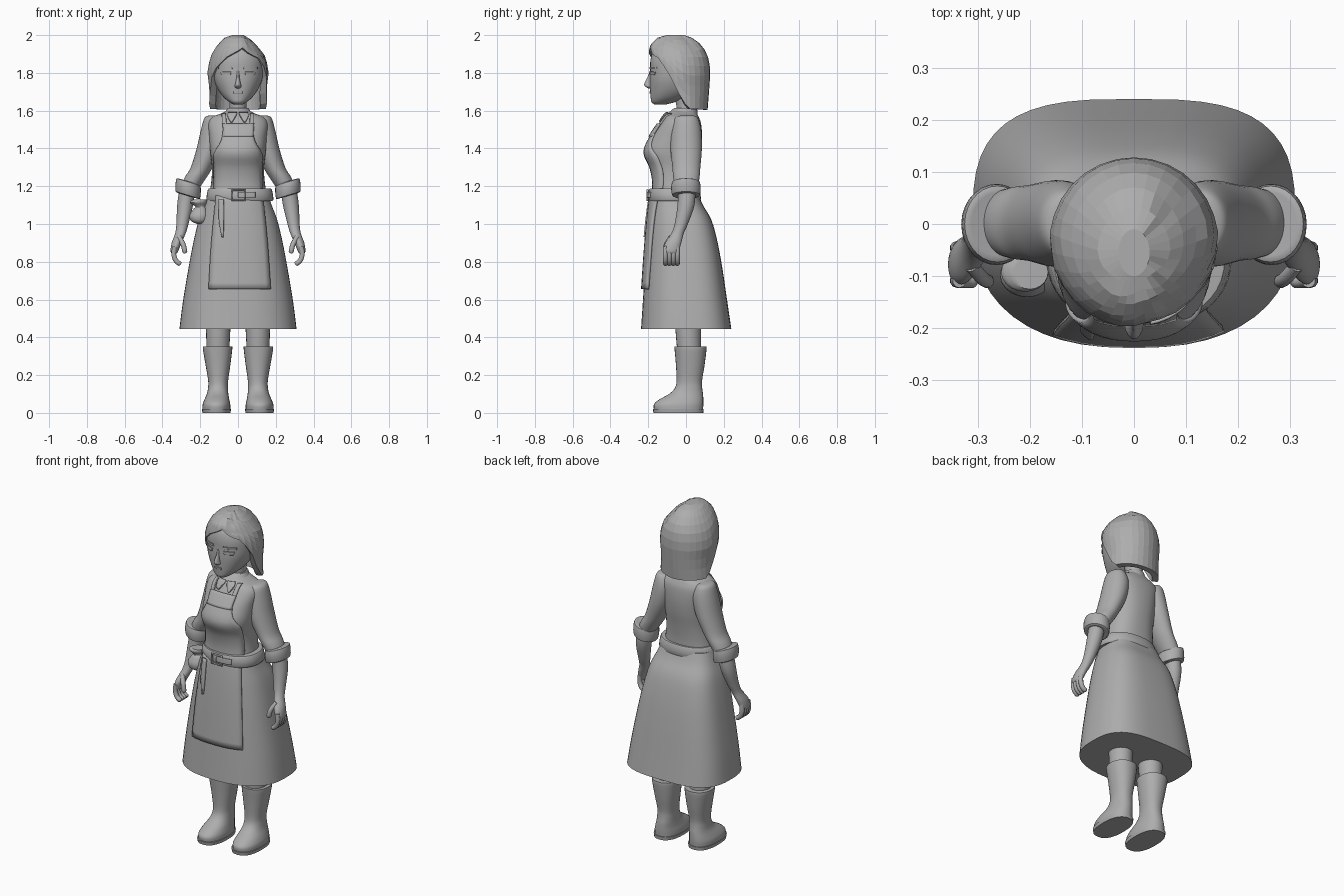
import bpy, bmesh, math
from mathutils import Vector
from mathutils.bvhtree import BVHTree

if "Cube" in bpy.data.objects:
    bpy.data.objects.remove(bpy.data.objects["Cube"])

GREY = (0.42, 0.42, 0.42, 1)
clay = bpy.data.materials.new("plain grey")
clay.use_nodes = True
clay.diffuse_color = GREY
clay.node_tree.nodes["Principled BSDF"].inputs["Base Color"].default_value = GREY
smooth_parts = []


def finish(name, bm, smooth=True):
    bmesh.ops.recalc_face_normals(bm, faces=bm.faces)
    mesh = bpy.data.meshes.new(name)
    bm.to_mesh(mesh)
    bm.free()
    mesh.materials.append(clay)
    obj = bpy.data.objects.new(name, mesh)
    bpy.context.collection.objects.link(obj)
    if smooth:
        smooth_parts.append(obj)
    return obj


def resample(rows, steps):
    """Smooth spline through rows of numbers."""
    out = []
    last = len(rows) - 1
    for i in range(last):
        a, b, c, d = (rows[min(max(i + k, 0), last)] for k in (-1, 0, 1, 2))
        for step in range(steps):
            t = step / steps
            out.append([q + t / 2 * (r - p + t * (2*p - 5*q + 4*r - s + t * (3*q - p - 3*r + s)))
                        for p, q, r, s in zip(a, b, c, d)])
    return out + [list(rows[-1])]


def bridge(bm, rows, closed):
    for low, high in zip(rows, rows[1:]):
        n = len(low)
        for i in range(n if closed else n - 1):
            j = (i + 1) % n
            bm.faces.new((low[i], low[j], high[j], high[i]))


def oval(angle, cx, rx, front, back, power=2, square_back=0):
    """Point on a rounded section; angle zero faces the front."""
    sx, cy = math.sin(angle), math.cos(angle)
    if cy < 0:
        power += square_back
    x = cx + rx * math.copysign(abs(sx) ** (2 / power), sx)
    y = (front + back) / 2 - (back - front) / 2 * math.copysign(abs(cy) ** (2 / power), cy)
    return x, y


def loft(name, rings, sides=32, power=2, steps=4, side=1, tilt=0, square_back=0):
    """Skin level sections, each given as z, centre x, half width, front y, back y."""
    bm = bmesh.new()
    rows = []
    for z, cx, rx, front, back in resample(rings, steps):
        row = []
        for i in range(sides):
            x, y = oval(math.tau * i / sides, cx, rx, front, back, power, square_back)
            row.append(bm.verts.new((x * side, y, z + tilt * (x - cx))))
        rows.append(row)
    bridge(bm, rows, True)
    bm.faces.new(rows[0])
    bm.faces.new(rows[-1])
    return finish(name, bm)


def patch(name, rows, target, lift=0.006, thick=0.012, across=12, side=1):
    """Cloth plate laid on the front of a part; rows are z, first x, last x."""
    tree = BVHTree.FromPolygons([v.co for v in target.data.vertices],
                                [p.vertices for p in target.data.polygons])
    bm = bmesh.new()
    grid = []
    for z, x0, x1 in resample(rows, 5):
        line = []
        for i in range(across + 1):
            p = Vector(((x0 + (x1 - x0) * i / across) * side, -1, z))
            hit = tree.ray_cast(p, Vector((0, 1, 0)))[0]
            line.append(bm.verts.new((p.x, hit.y - lift, z)))
        grid.append(line)
    bridge(bm, grid, False)
    obj = finish(name, bm)
    mod = obj.modifiers.new("thickness", "SOLIDIFY")
    mod.thickness, mod.offset = thick, 0
    return obj


def tube(name, points, radius, side=1, cyclic=False):
    curve = bpy.data.curves.new(name, "CURVE")
    curve.dimensions = "3D"
    curve.bevel_depth, curve.bevel_resolution = radius, 3
    curve.use_fill_caps = True
    spline = curve.splines.new("POLY")
    path = points if cyclic else resample(points, 4)
    spline.points.add(len(path) - 1)
    for p, (x, y, z) in zip(spline.points, path):
        p.co = (x * side, y, z, 1)
    # open tubes taper at the tip
    spline.points[-1].radius = 1 if cyclic else 0.6
    spline.use_cyclic_u = cyclic
    curve.materials.append(clay)
    obj = bpy.data.objects.new(name, curve)
    bpy.context.collection.objects.link(obj)


# Torso, neck and collar
torso = loft("blouse", [(1.14, 0, .155, -.175, .06), (1.22, 0, .142, -.17, .06),
                        (1.3, 0, .138, -.185, .068), (1.38, 0, .147, -.217, .08),
                        (1.46, 0, .153, -.185, .085), (1.53, 0, .16, -.14, .08),
                        (1.565, 0, .14, -.118, .068), (1.585, 0, .09, -.1, .058),
                        (1.605, 0, .05, -.07, .05)], 40, 2.4)
loft("neck", [(1.56, 0, .052, -.06, .05), (1.62, 0, .045, -.05, .05), (1.7, 0, .05, -.07, .06)])
loft("collar", [(1.57, 0, .085, -.108, .06), (1.6, 0, .064, -.08, .06), (1.615, 0, .055, -.06, .055)])
for s in (1, -1):
    patch("collar_flap", [(1.587, .005, .05), (1.57, .012, .055), (1.54, .03, .04)], torso, side=s)

# Skirt, apron and belt
skirt = loft("skirt", [(.445, 0, .31, -.238, .24), (.58, 0, .293, -.229, .22), (.75, 0, .265, -.218, .195),
                       (.9, 0, .237, -.207, .168), (1.02, 0, .208, -.196, .135),
                       (1.1, 0, .178, -.187, .09), (1.16, 0, .158, -.177, .065)], 48, 2.4, square_back=.7)
patch("apron_skirt", [(1.15, -.115, .13), (.9, -.14, .155), (.655, -.155, .172)], skirt, lift=.008)
patch("apron_bib", [(1.16, -.13, .13), (1.3, -.125, .125), (1.37, -.125, .125), (1.43, -.092, .092),
                    (1.48, -.08, .08), (1.53, -.08, .08)], torso, lift=.003)
patch("bib_pocket", [(1.462, -.075, .08), (1.53, -.08, .085)], torso, lift=.009)
for s in (1, -1):
    patch("apron_strap", [(1.51, .058, .08), (1.55, .062, .084), (1.582, .064, .084)], torso, lift=.003, side=s)
loft("belt", [(1.122, .01, .168, -.19, .07), (1.13, .01, .178, -.198, .079),
              (1.18, .01, .17, -.196, .074), (1.188, .01, .16, -.187, .066)], 40, 2.3, 2)
belt = bpy.data.objects["belt"]
tube("buckle_frame", [(x, -.203, z) for x, z in ((-.03, 1.125), (.035, 1.125), (.035, 1.18), (-.03, 1.18))],
     .006, cyclic=True)
patch("belt_tongue", [(1.14, .0, .09), (1.17, .0, .09)], belt, lift=.003)
patch("hanging_strap", [(1.13, -.1, -.075), (1.02, -.1, -.075), (.93, -.085, -.078)], skirt, lift=.02, across=3)

# Pouch on the belt
loft("pouch", [(1.0, -.2, .015, -.115, -.085), (1.015, -.205, .043, -.135, -.06), (1.045, -.205, .052, -.14, -.055),
               (1.08, -.2, .035, -.125, -.06), (1.092, -.2, .026, -.115, -.065),
               (1.115, -.21, .045, -.13, -.055), (1.13, -.2, .035, -.125, -.06)], 20)

# Arms, hands, legs and boots
for s, word in ((1, "left"), (-1, "right")):
    loft(word + "_sleeve", [(1.574, .135, .022, -.03, .04), (1.56, .132, .046, -.06, .063),
                            (1.5, .13, .066, -.077, .08), (1.4, .152, .067, -.082, .084),
                            (1.3, .192, .058, -.072, .076), (1.25, .222, .058, -.068, .072),
                            (1.2, .25, .052, -.06, .065)], side=s)
    loft(word + "_cuff", [(1.15, .266, .052, -.06, .06), (1.153, .266, .064, -.073, .073),
                          (1.19, .264, .067, -.079, .077), (1.222, .262, .063, -.073, .073),
                          (1.225, .262, .05, -.06, .06)], 28, steps=2, side=s, tilt=.3)
    loft(word + "_forearm", [(1.2, .265, .043, -.04, .05), (1.1, .28, .042, -.045, .045),
                             (1.0, .294, .032, -.06, .01), (.95, .305, .028, -.078, -.012),
                             (.9, .325, .026, -.11, -.025), (.86, .336, .021, -.118, -.037),
                             (.845, .338, .015, -.115, -.042)], 24, side=s)
    for k in range(4):
        y = -.109 + k * .021
        tube(word + "_finger", [(.335, y, .88), (.34, y, .84), (.328, y, .805), (.303, y, .787)], .0135, s)
    tube(word + "_thumb", [(.312, -.08, .93), (.29, -.105, .89), (.28, -.11, .845)], .0135, s)

    loft(word + "_leg", [(.32, .106, .06, -.045, .08), (.43, .105, .064, -.055, .08),
                         (.7, .1, .075, -.07, .09)], 24, side=s)
    loft(word + "_boot", [(.018, .114, .074, -.17, .09), (.045, .114, .073, -.17, .092),
                          (.07, .112, .066, -.143, .092), (.1, .108, .057, -.09, .09),
                          (.13, .106, .053, -.06, .086), (.17, .105, .053, -.05, .085),
                          (.25, .106, .065, -.053, .098), (.33, .108, .077, -.06, .108),
                          (.352, .108, .078, -.062, .108)], 28, 2.2, side=s)
    loft(word + "_sole", [(0, .114, .074, -.172, .092), (.02, .114, .077, -.176, .094)],
         28, 2.4, 1, side=s)

# Head and face
head = loft("head", [(1.632, 0, .022, -.165, -.11), (1.645, 0, .045, -.183, -.06), (1.67, 0, .075, -.187, 0),
                     (1.71, 0, .105, -.19, .06), (1.76, 0, .127, -.192, .085), (1.81, 0, .136, -.19, .095),
                     (1.87, 0, .134, -.188, .095), (1.92, 0, .11, -.17, .07), (1.96, 0, .06, -.12, .02)], 40, 2.2)
loft("nose", [(1.718, 0, .008, -.2, -.17), (1.728, 0, .018, -.215, -.17), (1.742, 0, .014, -.221, -.17),
              (1.78, 0, .008, -.203, -.17), (1.81, 0, .007, -.192, -.17)], 16)
patch("mouth", [(1.692, -.022, .022), (1.702, -.022, .022)], head, .002, .006)
for s in (1, -1):
    patch("eyelid", [(1.788, .04, .085), (1.806, .036, .092)], head, .003, .006, side=s)
    patch("eyebrow", [(1.82, .03, .1), (1.832, .032, .1)], head, .003, .006, side=s)

# Bobbed hair: strands run from the crown down to a curved hairline
HAIR = [(2.0, .03, -.1, -.01), (1.987, .07, -.15, .03), (1.95, .108, -.188, .082), (1.9, .14, -.2, .113),
        (1.85, .155, -.202, .125), (1.8, .163, -.195, .129), (1.7, .15, -.17, .122), (1.6, .156, -.15, .114)]
HAIRLINE = [(0, 1.935), (35, 1.89), (62, 1.81), (77, 1.715), (93, 1.645), (107, 1.61), (180, 1.603)]
PART_ANGLE = 14


def lookup(table, key):
    for a, b in zip(table, table[1:]):
        t = (key - a[0]) / (b[0] - a[0])
        if 0 <= t <= 1:
            return [p + (q - p) * t for p, q in zip(a, b)][1:]
    return table[-1][1:]


bm = bmesh.new()
STRANDS, LEVELS = 30, 9
rows = [[] for _ in range(LEVELS + 1)]
for i in range(STRANDS):
    angle = math.tau * i / STRANDS - math.pi
    # hairline peaks at the parting, off to the left
    swing = abs(math.degrees(angle) - PART_ANGLE * max(0, math.cos(angle)))
    end = lookup(HAIRLINE, swing)[0]
    for k in range(LEVELS + 1):
        z = 2 - (2 - end) * (k / LEVELS) ** 1.5
        x, y = oval(angle, 0, *lookup(HAIR, z))
        # hair on the left of the parting sits a little lower
        drop = .012 if x > .05 and z > 1.9 and y < .05 else 0
        rows[k].append(bm.verts.new((x, y, z - drop)))
bridge(bm, rows, True)
bm.faces.new(rows[0])
hair = finish("hair", bm, smooth=False)
shell = hair.modifiers.new("thickness", "SOLIDIFY")
shell.thickness, shell.offset = .035, -1

# Smooth shading with crisp edges
bpy.ops.object.select_all(action="DESELECT")
for obj in smooth_parts:
    obj.select_set(True)
bpy.context.view_layer.objects.active = smooth_parts[0]
bpy.ops.object.shade_smooth_by_angle(angle=math.radians(40))
